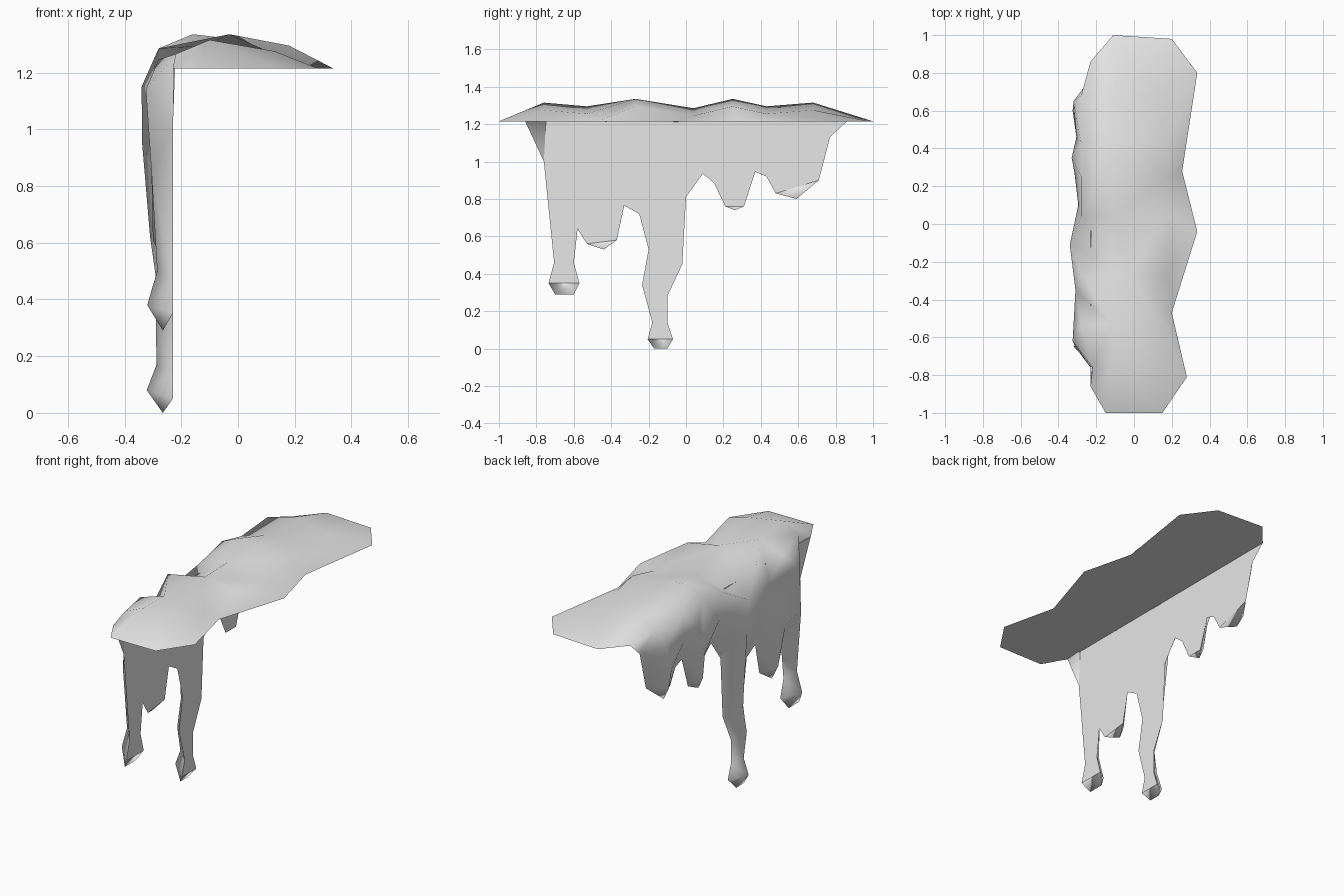
import bpy
import bmesh
from mathutils import Vector
from mathutils.geometry import delaunay_2d_cdt

default_cube = bpy.data.objects.get("Cube")
if default_cube:
    bpy.data.objects.remove(default_cube, do_unlink=True)

WALL_X = -0.23      # flat plane behind the drips
LEDGE_Z = 1.215     # flat plane under the cap
TIP_X = -0.265      # drip tips hang slightly away from the wall

# Drip outline on the wall plane, as (y, z)
drip_outline = [
    (-.86, LEDGE_Z), (-.76, 1), (-.705, .46), (-.735, .35), (-.7, .29),
    (-.6, .29), (-.57, .35), (-.6, .46), (-.58, .64), (-.53, .56),
    (-.44, .53), (-.37, .58), (-.33, .765), (-.25, .72), (-.2, .53),
    (-.235, .34), (-.18, .14), (-.205, .05), (-.17, 0), (-.1, 0),
    (-.07, .05), (-.1, .14), (-.1, .28), (-.02, .45), (0, .81),
    (.09, .935), (.15, .885), (.21, .76), (.26, .74), (.31, .76),
    (.37, .945), (.43, .92), (.48, .83), (.59, .8), (.71, .9),
    (.77, 1.13), (.86, LEDGE_Z)]

# Remaining cap outline on the ledge plane, as (x, y)
cap_outline = [
    (-.11, 1), (.2, .98), (.335, .8), (.255, .28), (.335, -.04),
    (.2, -.47), (.28, -.81), (.15, -1), (-.15, -1)]

# Crest of each drip from the shoulder down, as (y, z, x)
drip_crests = [
    [(-.62, 1.14, -.325), (-.66, .85, -.305), (-.65, .5, -.285), (-.65, .38, -.32)],
    [(-.35, 1.15, -.31), (-.44, .85, -.305), (-.45, .61, -.3)],
    [(-.11, 1.15, -.34), (-.1, .95, -.338), (-.11, .62, -.31), (-.13, .48, -.29),
     (-.165, .32, -.29), (-.14, .17, -.287), (-.137, .08, -.322)],
    [(.35, 1.15, -.33), (.27, .97, -.315), (.26, .81, -.295)],
    [(.65, 1.15, -.32), (.6, 1, -.325), (.6, .88, -.305)]]

# Shallow hollows between the drips
hollows = [(-.56, .8, -.27), (-.29, .92, -.28), (.1, 1.1, -.295), (.46, 1.1, -.305)]

# Humps along the cap, as (y, crest x, crest z)
cap_humps = [
    (-.76, -.1, 1.315), (-.53, -.12, 1.295), (-.27, -.03, 1.335), (.04, -.1, 1.285),
    (.25, -.16, 1.335), (.43, -.12, 1.295), (.68, -.1, 1.315)]


def unfold(p):
    """Lay the wall and ledge out in one flat plane."""
    return Vector((p.y, max(p.x - WALL_X, 0) + min(p.z - LEDGE_Z, 0)))


def is_tip(i):
    """A drip tip is a low point of the outline."""
    if i == 0 or i >= len(drip_outline) - 1:
        return False
    z = drip_outline[i][1]
    return z <= drip_outline[i - 1][1] and z <= drip_outline[i + 1][1]


# Gather the rim, then the raised points inside it
points = [Vector((TIP_X if is_tip(i) else WALL_X, y, z))
          for i, (y, z) in enumerate(drip_outline)]
points += [Vector((x, y, LEDGE_Z)) for x, y in cap_outline]
rim = len(points)
last_drip = len(drip_outline) - 1
edges = [(i, (i + 1) % rim) for i in range(rim)]

for crest in drip_crests:
    for step, (y, z, x) in enumerate(crest):
        points.append(Vector((x, y, z)))
        if step:
            edges.append((len(points) - 2, len(points) - 1))
points += [Vector((x, y, z)) for y, z, x in hollows]
for y, x, z in cap_humps:
    points.append(Vector((-.28 + .06 * (abs(y) > .7), y, z - .05)))
    points.append(Vector((x, y, z)))
    points.append(Vector((.15 if y < -.4 and y > -.6 else .18, y, z - .04)))
    if y < -.7 or y > .6:
        points[-1].x = .13

# Triangulate the flattened sheet and fold it back into shape
flat = [unfold(p) for p in points]
verts2d, _, tris, origin, _, _ = delaunay_2d_cdt(flat, edges, [], 1, 1e-5)

bm = bmesh.new()
verts = [bm.verts.new(p) for p in points]
for tri in tris:
    ids = [origin[i][0] for i in tri if origin[i]]
    if len(set(ids)) == 3:
        bm.faces.new([verts[i] for i in ids]).smooth = True

# Flat back of the drips and flat underside of the cap
wall = bm.faces.new([verts[i] for i in range(last_drip + 1) if not is_tip(i)])
ledge = bm.faces.new([verts[i] for i in range(last_drip, rim)] + [verts[0]])

# Small facets closing the drip tips
run = []
for i in range(last_drip + 1):
    if is_tip(i):
        run.append(i)
    elif run:
        bm.faces.new([verts[j] for j in (run[0] - 1, *run, i)]).smooth = True
        run = []

for face in (wall, ledge):
    for edge in face.edges:
        edge.smooth = False
bmesh.ops.recalc_face_normals(bm, faces=bm.faces)
bmesh.ops.triangulate(bm, faces=[wall, ledge])

mesh = bpy.data.meshes.new("dripping_ledge")
bm.to_mesh(mesh)
bm.free()

# Plain grey surface
grey = bpy.data.materials.new("light_grey")
grey.use_nodes = True
colour = (.8, .8, .8, 1)
grey.diffuse_color = colour
grey.node_tree.nodes["Principled BSDF"].inputs["Base Color"].default_value = colour
mesh.materials.append(grey)

dripping_ledge = bpy.data.objects.new("dripping_ledge", mesh)
bpy.context.collection.objects.link(dripping_ledge)
